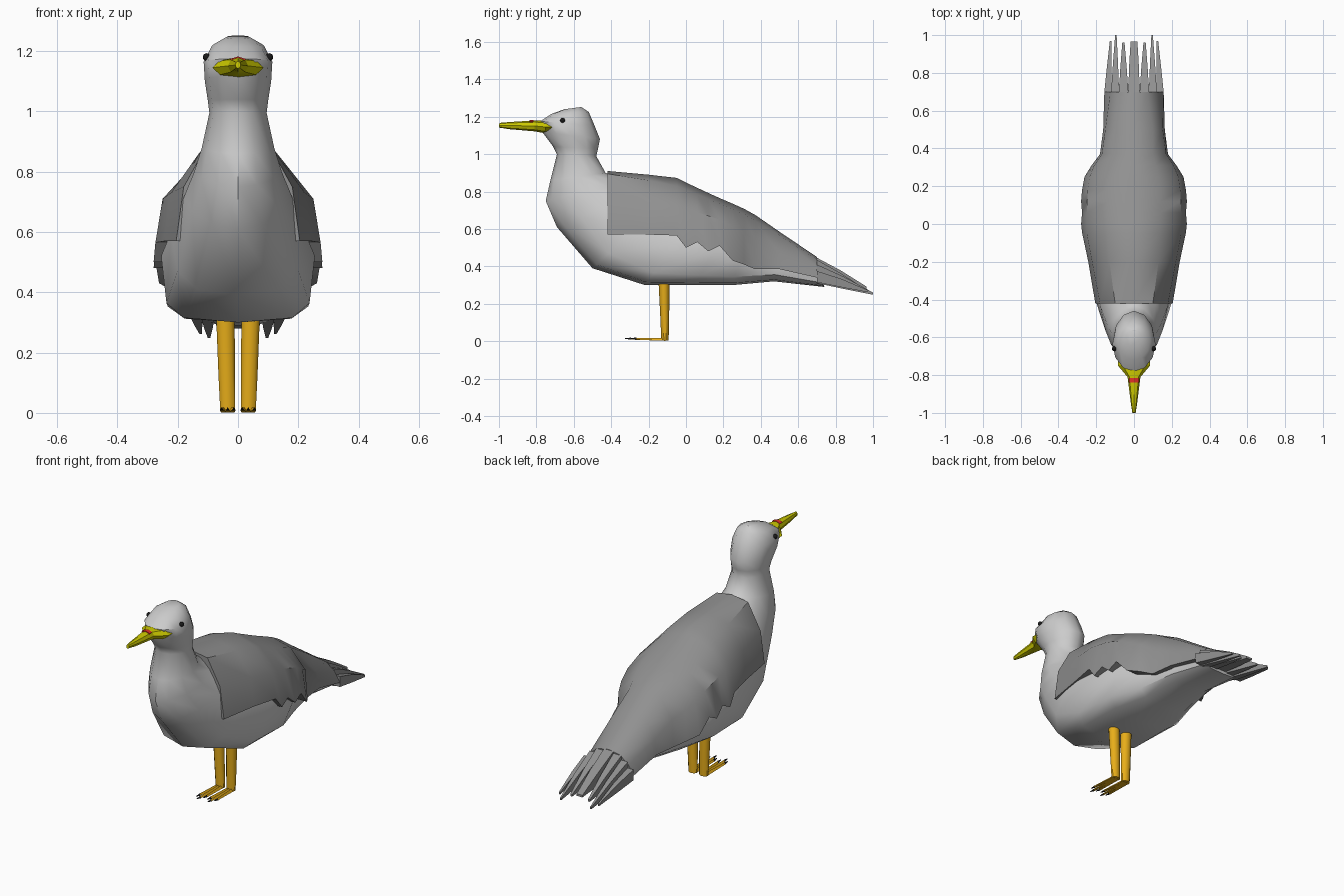
import bpy, bmesh, math
from mathutils import Vector

if "Cube" in bpy.data.objects:
    bpy.data.objects.remove(bpy.data.objects["Cube"])


def material(name, rgb):
    m = bpy.data.materials.new(name)
    m.diffuse_color = (*rgb, 1)
    m.use_nodes = True
    m.node_tree.nodes["Principled BSDF"].inputs["Base Color"].default_value = m.diffuse_color
    return m


WHITE = material("white_feathers", (0.8, 0.8, 0.8))
GREY = material("grey_feathers", (0.28, 0.28, 0.28))
YELLOW = material("beak_yellow", (0.6, 0.58, 0.0))
RED = material("beak_red", (0.75, 0.03, 0.02))
ORANGE = material("leg_orange", (0.8, 0.42, 0.01))
BLACK = material("black", (0.01, 0.01, 0.01))


def loft(name, rings, mat, angle=25):
    """Skin a list of closed rings with equal point counts and cap both ends."""
    bm = bmesh.new()
    vs = [[bm.verts.new(p) for p in ring] for ring in rings]
    n = len(vs[0])
    for a, b in zip(vs, vs[1:]):
        for i in range(n):
            j = (i + 1) % n
            bm.faces.new((a[i], a[j], b[j], b[i]))
    bm.faces.new(vs[0])
    bm.faces.new(vs[-1])
    bmesh.ops.recalc_face_normals(bm, faces=bm.faces)
    me = bpy.data.meshes.new(name)
    bm.to_mesh(me)
    bm.free()
    ob = bpy.data.objects.new(name, me)
    bpy.context.collection.objects.link(ob)
    me.materials.append(mat)
    if angle:
        bpy.ops.object.select_all(action='DESELECT')
        ob.select_set(True)
        bpy.context.view_layer.objects.active = ob
        bpy.ops.object.shade_smooth_by_angle(angle=math.radians(angle))
    return ob


def oval(fy, fz, by, bz, w, p=1.0, back=1.0, n=12, x=0.0):
    """Tilted oval between a front/under point and a back/top point.
    p squares off the front half, back narrows the rear half."""
    f, b = Vector((0, fy, fz)), Vector((0, by, bz))
    pts = []
    for i in range(n):
        t = 2 * math.pi * i / n
        s, c = math.sin(t), math.cos(t)
        q = p if c > 0.01 else back
        d = c ** p if c > 0.01 and p < 1 else c
        v = (f + b) / 2 + (f - b) / 2 * d
        v.x = x + w * math.copysign(abs(s) ** q, s)
        pts.append(v)
    return pts


# Body: head, neck, breast, belly and undertail in one skin
body = [
    (-.65, 1.24, -.56, 1.252, .04), (-.72, 1.215, -.52, 1.225, .085),
    (-.78, 1.175, -.49, 1.155, .114), (-.77, 1.12, -.46, 1.08, .110),
    (-.71, 1.04, -.47, 1.03, .100), (-.69, 1.0, -.48, .99, .095),
    (-.725, .86, -.43, .90, .120, 1.1, 1.1), (-.75, .75, -.30, .85, .145, 1.2, 1.5),
    (-.69, .61, -.18, .83, .178, 1.1, 1.8), (-.50, .39, -.05, .81, .222, .7, 2),
    (-.22, .30, .10, .74, .255, .5, 2), (.05, .30, .25, .66, .25, .5, 2),
    (.25, .30, .34, .61, .185, .5, 2), (.47, .32, .50, .53, .142, .6, 1.6),
    (.74, .29, .70, .40, .125, .7, 1.3)]
loft("body", [oval(*r) for r in body], WHITE, 40)

# Folded wings and mantle: a saddle over the back with a ragged lower edge
# y, top z, upper x, upper z, shoulder x, shoulder z, edge x, edge z
wing = [
    (-.42, .91, .10, .895, .18, .75, .205, .57), (-.20, .89, .13, .86, .222, .73, .242, .57),
    (-.05, .873, .14, .83, .25, .71, .274, .565), (.00, .848, .14, .81, .25, .70, .28, .50),
    (.06, .82, .14, .785, .25, .69, .275, .53), (.12, .792, .14, .76, .248, .67, .28, .48),
    (.18, .765, .14, .735, .245, .65, .275, .51), (.25, .735, .13, .705, .235, .61, .262, .43),
    (.31, .708, .115, .68, .21, .58, .225, .41), (.37, .675, .10, .645, .170, .54, .18, .385),
    (.50, .585, .10, .565, .152, .47, .163, .385), (.70, .45, .07, .437, .125, .395, .157, .34)]
rings = []
for y, tz, ux, uz, sx, sz, ex, ez in wing:
    half = [(ux, uz), (sx, sz), (ex, ez)]
    rings.append([(-x, y, z) for x, z in reversed(half)] + [(0, y, tz)]
                 + [(x, y, z) for x, z in half])
loft("folded_wings", rings, GREY, 40)


def feather(name, x0, x1, w0, w1, y1, top, bottom, tip):
    """Tapering tail feather running back from the wing ends."""
    def box(x, y, w, lo, hi):
        return [(x - w, y, lo), (x + w, y, lo), (x + w, y, hi), (x - w, y, hi)]
    mid = (y1 + .69) / 2
    loft(name, [box(x0, .70, w0, bottom, top),
                box((x0 + x1) / 2, mid, (w0 + w1) * .55, (bottom + tip) / 2, (top + tip + .03) / 2),
                box(x1, y1, w1, tip, tip + .012)], GREY, 0)


# Tail feathers
feather("tail_feather_middle", 0, 0, .030, .018, .965, .446, .32, .28)
for s in (-1, 1):
    feather("tail_feather_inner", s * .055, s * .056, .025, .006, .96, .435, .315, .265)
    feather("tail_feather_long", s * .100, s * .096, .021, .004, 1.0, .41, .31, .248)
    feather("tail_feather_outer", s * .138, s * .124, .019, .004, .97, .375, .315, .262)

# Beak with wide gape and red band
loft("beak", [oval(-1.0, 1.142, -.998, 1.167, .009, n=8), oval(-.94, 1.133, -.94, 1.172, .018, n=8),
              oval(-.81, 1.122, -.81, 1.180, .034, n=8), oval(-.755, 1.112, -.745, 1.178, .085, n=8),
              oval(-.70, 1.118, -.70, 1.17, .085, n=8)], YELLOW)
loft("beak_band", [[(-.02, y, 1.165), (.02, y, 1.165), (.026, y, 1.174), (0, y, 1.182), (-.026, y, 1.174)]
                   for y in (-.838, -.815)], RED, 0)


def toe(name, a, b, r0, r1, mat):
    loft(name, [[(p[0] - r, p[1], p[2] - r * .6), (p[0] + r, p[1], p[2] - r * .6),
                 (p[0], p[1], p[2] + r)] for p, r in ((a, r0), (b, r1))], mat, 0)


for s in (-1, 1):
    # Eyes
    bpy.ops.mesh.primitive_uv_sphere_add(segments=12, ring_count=8, radius=.013,
                                         location=(s * .104, -.66, 1.18))
    eye = bpy.context.object
    eye.name = "eye"
    eye.data.materials.append(BLACK)
    bpy.ops.object.shade_smooth()

    # Legs, tapering to the ankle
    loft("leg", [oval(-.147, .32, -.088, .32, .032, n=10, x=s * .042),
                 oval(-.137, .12, -.09, .12, .029, n=10, x=s * .037),
                 oval(-.132, .003, -.093, .003, .026, n=10, x=s * .034)], ORANGE, 40)

    # Toes with black claws
    for k, length in ((-1, .27), (0, .295), (1, .265)):
        x = s * .034 + k * .020
        root, end = (s * .034 + k * .012, -.11, .008), (x, -length, .012)
        toe("toe", root, end, .010, .006, ORANGE)
        toe("claw", end, (x, -length - .03, .014), .007, .002, BLACK)
